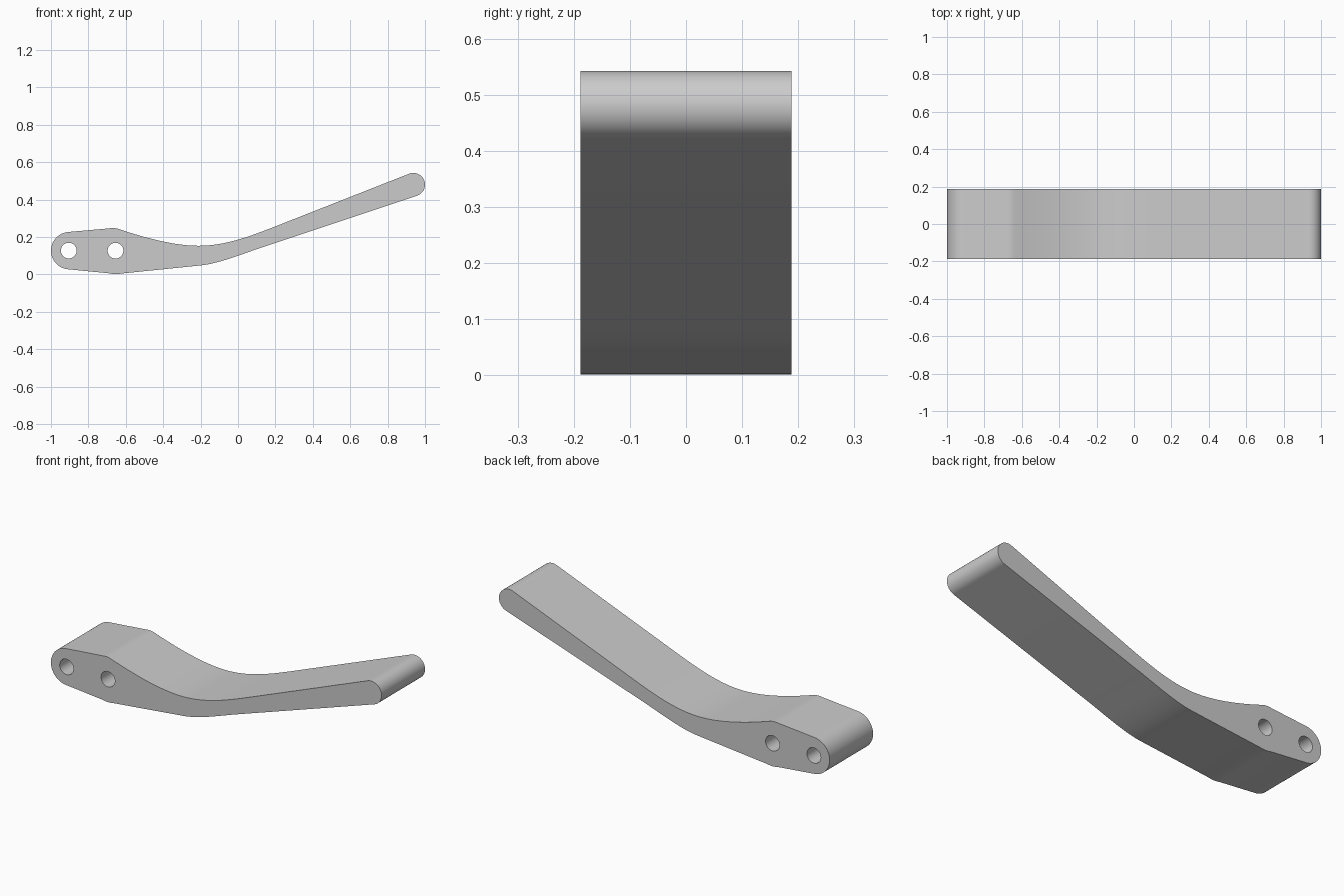
import bpy
import bmesh
import math
from mathutils import Vector
from mathutils.geometry import interpolate_bezier

if "Cube" in bpy.data.objects:
    bpy.data.objects.remove(bpy.data.objects["Cube"])

HALF_WIDTH = 0.188


def arc(cx, cz, radius, start, end, steps):
    """Points on an arc, angles in degrees."""
    angles = [math.radians(start + (end - start) * i / steps) for i in range(steps + 1)]
    return [(cx + radius * math.cos(a), cz + radius * math.sin(a)) for a in angles]


def bezier(p0, h0, h1, p1, steps=14):
    pts = interpolate_bezier(*[Vector((x, z, 0)) for x, z in (p0, h0, h1, p1)], steps)
    return [(p.x, p.y) for p in pts]


def plain_material(name, value):
    mat = bpy.data.materials.new(name)
    mat.use_nodes = True
    colour = (value, value, value, 1)
    mat.diffuse_color = colour
    mat.node_tree.nodes["Principled BSDF"].inputs["Base Color"].default_value = colour
    return mat


# Side outline, clockwise from the rounded mounting end
outline = arc(-0.9, 0.127, 0.1, 265, 95, 28)
outline += bezier((-0.69, 0.246), (-0.67, 0.249), (-0.655, 0.249), (-0.635, 0.242), 6)
outline += bezier((-0.635, 0.242), (-0.5, 0.196), (-0.34, 0.153), (-0.21, 0.153))[1:]
outline += bezier((-0.21, 0.153), (-0.07, 0.153), (0.06, 0.203), (0.17, 0.245))[1:]
outline += arc(0.9375, 0.48, 0.0625, 111, -71.6, 28)
outline += bezier((0.1, 0.135), (0, 0.1), (-0.11, 0.057), (-0.2, 0.048))
outline += bezier((-0.62, 0.005), (-0.65, 0), (-0.66, 0), (-0.69, 0.006), 6)

# Two bolt holes through the thick end
holes = [arc(x, 0.127, 0.042, 0, 360, 32)[:-1] for x in (-0.905, -0.655)]

# Fill the outline around the holes, then extrude across the width
bm = bmesh.new()
for loop in [outline] + holes:
    verts = [bm.verts.new((x, -HALF_WIDTH, z)) for x, z in loop]
    for i, v in enumerate(verts):
        bm.edges.new((v, verts[i - 1]))
bmesh.ops.triangle_fill(bm, use_beauty=True, use_dissolve=False, edges=bm.edges[:], normal=(0, -1, 0))
result = bmesh.ops.extrude_face_region(bm, geom=bm.faces[:], use_keep_orig=True)
moved = [g for g in result["geom"] if isinstance(g, bmesh.types.BMVert)]
bmesh.ops.translate(bm, verts=moved, vec=(0, 2 * HALF_WIDTH, 0))
bmesh.ops.recalc_face_normals(bm, faces=bm.faces[:])

mesh = bpy.data.meshes.new("lever_arm")
bm.to_mesh(mesh)
bm.free()
lever = bpy.data.objects.new("lever_arm", mesh)
bpy.context.collection.objects.link(lever)
mesh.materials.append(plain_material("light_grey", 0.6))

# Smooth curved sides, crisp edges
bpy.ops.object.select_all(action="DESELECT")
lever.select_set(True)
bpy.context.view_layer.objects.active = lever
bpy.ops.object.shade_smooth_by_angle(angle=math.radians(30))
